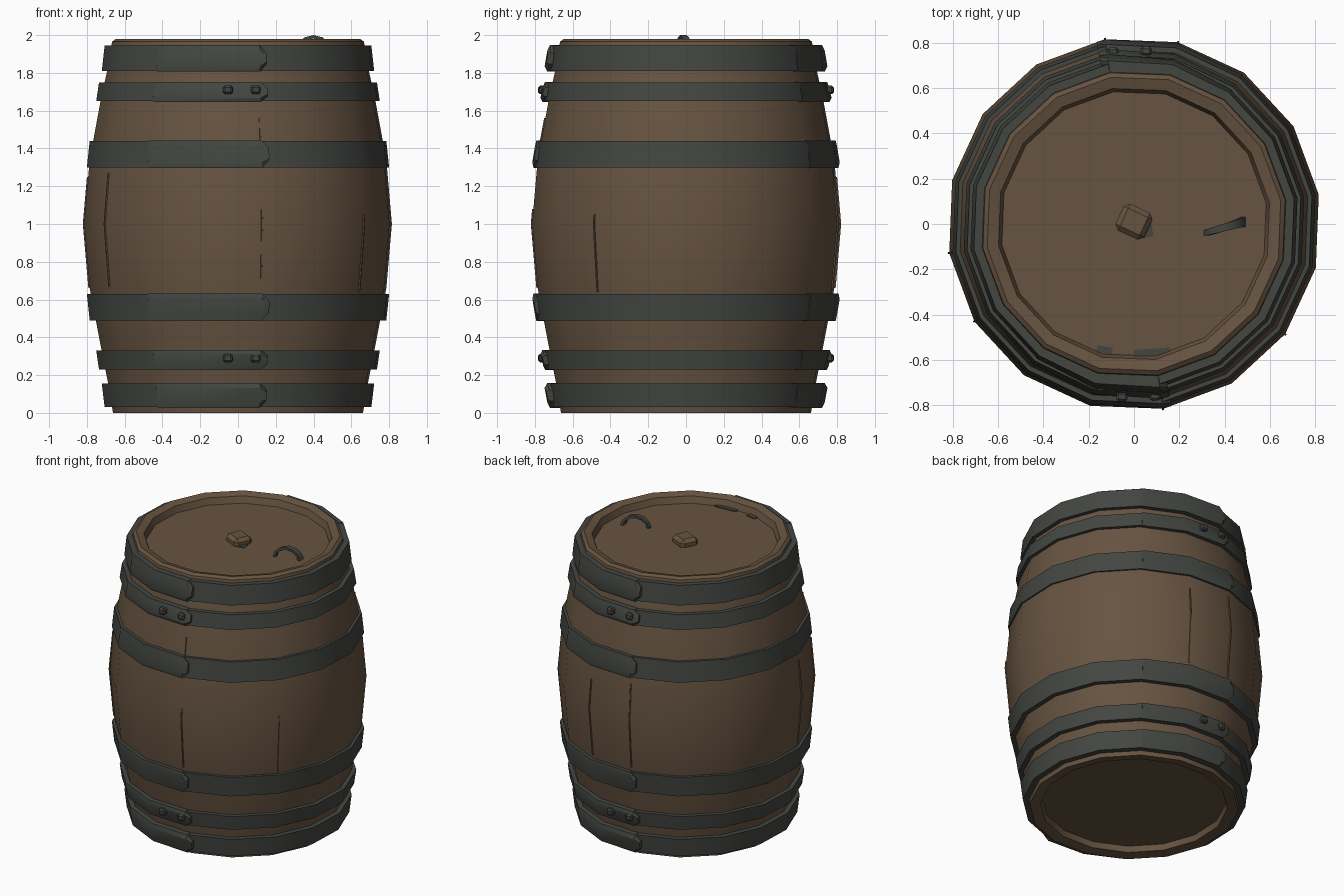
import bpy, bmesh
from math import sin, cos, pi, radians
from mathutils import Matrix

cube = bpy.data.objects.get("Cube")
if cube:
    bpy.data.objects.remove(cube)


def material(name, rgb):
    m = bpy.data.materials.new(name)
    m.use_nodes = True
    m.diffuse_color = (*rgb, 1)
    bsdf = m.node_tree.nodes["Principled BSDF"]
    bsdf.inputs["Base Color"].default_value = (*rgb, 1)
    bsdf.inputs["Roughness"].default_value = 0.8
    return m


WOOD = material("brown_wood", (0.135, 0.088, 0.053))
IRON = material("dark_iron", (0.056, 0.061, 0.053))
SIDES = 16
OFFSET = 9                      # angle of the first stave joint from the front
RING = [OFFSET + i * 360 / SIDES for i in range(SIDES)]


def polar(r, angle, z):
    a = radians(angle)          # zero faces the front, turning toward +x
    return (r * sin(a), -r * cos(a), z)


def finish(bm, name, mat):
    bmesh.ops.remove_doubles(bm, verts=bm.verts, dist=0.0001)
    bmesh.ops.recalc_face_normals(bm, faces=bm.faces)
    mesh = bpy.data.meshes.new(name)
    bm.to_mesh(mesh)
    bm.free()
    mesh.materials.append(mat)
    ob = bpy.data.objects.new(name, mesh)
    bpy.context.collection.objects.link(ob)
    bpy.ops.object.select_all(action='DESELECT')
    ob.select_set(True)
    bpy.context.view_layer.objects.active = ob
    bpy.ops.object.shade_smooth_by_angle(angle=radians(32))
    return ob


def skin(name, rows, mat, around, loop):
    """Skin a list of equal cross-sections, optionally closed both ways."""
    bm = bmesh.new()
    grid = [[bm.verts.new(p) for p in row] for row in rows]
    n, m = len(grid), len(grid[0])
    for i in range(n if around else n - 1):
        for j in range(m if loop else m - 1):
            a, b = grid[i], grid[(i + 1) % n]
            k = (j + 1) % m
            bm.faces.new((a[j], a[k], b[k], b[j]))
    if loop and not around:
        bm.faces.new(grid[0])
        bm.faces.new(grid[-1])
    return finish(bm, name, mat)


def box(name, centre, size, mat, turn=0, bevel=0):
    bm = bmesh.new()
    bmesh.ops.create_cube(bm, size=1)
    bmesh.ops.scale(bm, vec=size, verts=bm.verts)
    if bevel:
        bmesh.ops.bevel(bm, geom=bm.edges[:], offset=bevel, segments=1, affect='EDGES')
    bmesh.ops.transform(bm, matrix=Matrix.Translation(centre) @ Matrix.Rotation(radians(turn), 4, 'Z'),
                        verts=bm.verts)
    return finish(bm, name, mat)


# Wooden body: bulging staves, rolled rims and the recessed ends
OUTER = [(0.67, 0.0), (0.695, 0.15), (0.735, 0.35), (0.795, 0.66), (0.825, 1.0),
         (0.795, 1.34), (0.735, 1.66), (0.695, 1.84), (0.675, 1.965)]
BODY = [(0.59, 0.05), (0.60, 0.01)] + OUTER + [(0.655, 1.98), (0.605, 1.965), (0.59, 1.92)]
skin("staves", [[polar(r, a, z) for r, z in BODY] for a in RING], WOOD, True, False)
for name, z in (("lid", 1.92), ("base", 0.05)):
    bm = bmesh.new()
    bm.faces.new([bm.verts.new(polar(0.592, a, z)) for a in RING])
    end = finish(bm, name, WOOD)
    if name == "base":
        end.data.flip_normals()


def body_radius(z):
    for (r0, z0), (r1, z1) in zip(OUTER, OUTER[1:]):
        if z0 <= z <= z1:
            return r0 + (r1 - r0) * (z - z0) / (z1 - z0)
    return OUTER[-1][0]


# Iron hoops: bottom height, top height, bottom radius, top radius, lap thickness
HOOPS = [("bottom", 0.03, 0.155, 0.715, 0.73, 0.028), ("lower", 0.23, 0.33, 0.745, 0.76, 0.02),
         ("low_belly", 0.49, 0.63, 0.795, 0.81, 0.014), ("high_belly", 1.30, 1.44, 0.81, 0.795, 0.014),
         ("upper", 1.65, 1.75, 0.76, 0.745, 0.02), ("top", 1.81, 1.945, 0.73, 0.715, 0.028)]
for name, z0, z1, r0, r1, lap in HOOPS:
    section = [(body_radius(z0) - 0.02, z0), (r0, z0), (r1, z1), (body_radius(z1) - 0.02, z1)]
    skin(name + "_hoop", [[polar(r, a, z) for r, z in section] for a in RING], IRON, True, True)

    # Overlapping pointed hoop ends at the front and at the back
    mid, half = (z0 + z1) / 2, (z1 - z0) / 2 + 0.003
    for side, turn in (("front", 0), ("back", 180)):
        rows = []
        for step, thick, tall in ((-2, 0.003, 1), (-1, 0.6 * lap, 1), (0, lap, 1), (0.12, lap, 0.45)):
            a = OFFSET + turn + step * 360 / SIDES
            h = half * tall
            lo, hi = (r0 + (r1 - r0) * (0.5 + s * tall / 2) for s in (-1, 1))
            rows.append([polar(lo - 0.03, a, mid - h), polar(lo + thick * 0.5, a, mid - h),
                         polar(lo + thick, a, mid - h * 0.6), polar(hi + thick, a, mid + h * 0.6),
                         polar(hi + thick * 0.5, a, mid + h), polar(hi - 0.03, a, mid + h)])
        skin(f"{name}_hoop_{side}_lap", rows, IRON, False, True)

        # Rivets through the laps of the narrow hoops
        if name in ("upper", "lower"):
            for i, a in enumerate((-4, 7)):
                centre = polar((r0 + r1) / 2 + 0.012, a + turn, mid + 0.01)
                box(f"{name}_{side}_rivet_{i + 1}", centre, (0.05, 0.04, 0.045), IRON, a + turn, 0.01)

# Raised stave joints: angle, bottom, top
for i, (a, z0, z1) in enumerate([(9, 0.66, 1.08), (9, 1.44, 1.56), (54, 0.64, 1.05), (166.5, 0.66, 1.2),
                                 (189, 0.66, 1.25), (279, 0.66, 1.25), (301.5, 0.67, 1.27)]):
    heights = [z0] + [z for r, z in OUTER if z0 < z < z1] + [z1]
    rows = []
    for z in heights:
        r = body_radius(z)
        rows.append([polar(r - 0.01, a - 0.5, z), polar(r + 0.006, a - 0.4, z),
                     polar(r + 0.006, a + 0.1, z), polar(r - 0.01, a + 0.3, z)])
    skin(f"stave_joint_{i + 1}", rows, WOOD, False, True)

# Lid fittings: bung, worn iron plates and the bail handle
box("bung", (0, 0.01, 1.935), (0.14, 0.13, 0.07), WOOD, -25, 0.022)
box("bung_plate", (0.05, -0.02, 1.922), (0.06, 0.08, 0.008), IRON, 10)
box("lid_plate_1", (-0.13, -0.555, 1.922), (0.07, 0.03, 0.008), IRON, -10)
box("lid_plate_2", (0.08, -0.565, 1.922), (0.16, 0.03, 0.008), IRON, 4)

rows = []
for i in range(7):
    t = pi * i / 6
    c, s = -cos(t), sin(t)
    w = 0.012 + 0.01 * i / 6
    row = []
    for dr, dy in ((0, -w), (0.018, -w), (0.018, w), (0, w)):
        row.append((0.40 + (0.075 + dr) * c, -0.015 + 0.025 * c + dy, 1.915 + (0.067 + dr) * s))
    rows.append(row)
skin("bail_handle", rows, IRON, False, True)
